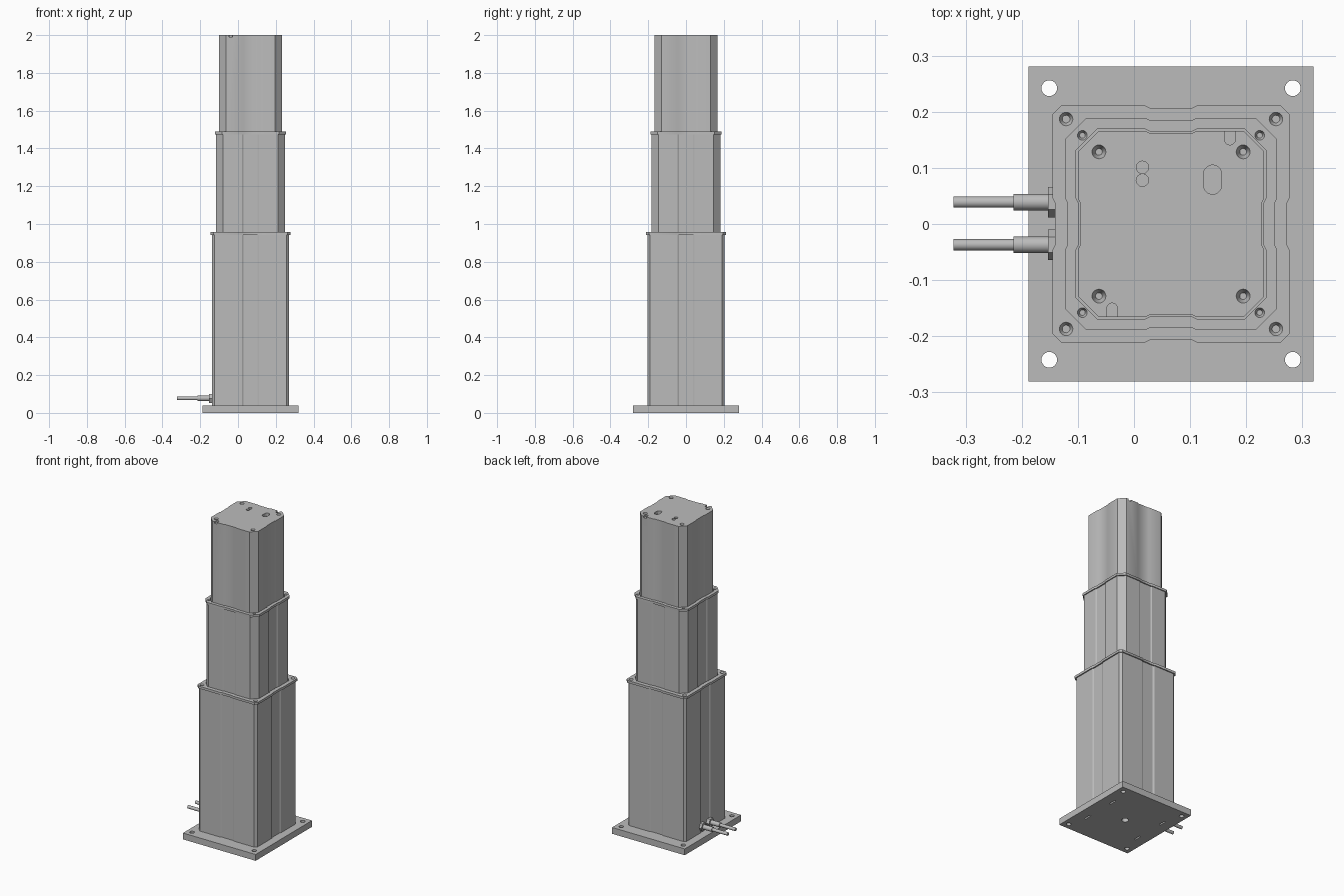
import bpy, bmesh, math
from mathutils import Matrix, Vector

old = bpy.data.objects.get("Cube")
if old:
    bpy.data.objects.remove(old, do_unlink=True)

CX = 0.066  # column axis in x

metal = bpy.data.materials.new("satin_grey_metal")
metal.use_nodes = True
GREY = (0.5, 0.5, 0.5, 1)
metal.diffuse_color = GREY
metal.node_tree.nodes["Principled BSDF"].inputs["Base Color"].default_value = GREY


def make(name, bm, x=CX):
    bmesh.ops.recalc_face_normals(bm, faces=bm.faces)
    mesh = bpy.data.meshes.new(name)
    bm.to_mesh(mesh)
    bm.free()
    mesh.materials.append(metal)
    obj = bpy.data.objects.new(name, mesh)
    obj.location.x = x
    bpy.context.collection.objects.link(obj)
    return obj


def prism(bm, points, z0, z1):
    """Extrude a flat outline between two heights."""
    face = bm.faces.new([bm.verts.new((x, y, z0)) for x, y in points])
    top = bmesh.ops.extrude_face_region(bm, geom=[face])["geom"]
    verts = [g for g in top if isinstance(g, bmesh.types.BMVert)]
    bmesh.ops.translate(bm, verts=verts, vec=(0, 0, z1 - z0))


def section(half, chamfer, depth):
    """Chamfered square with a shallow groove in the middle of each side."""
    side = [(half, -half + chamfer), (half, -0.046), (half - depth, -0.038),
            (half - depth, 0.038), (half, 0.046), (half, half - chamfer)]
    points = []
    for q in range(4):
        turn = Matrix.Rotation(q * math.pi / 2, 2)
        points += [tuple(turn @ Vector(p)) for p in side]
    return points


def stadium(x, y, radius, length):
    """Slot outline, long in y."""
    half = length / 2 - radius
    return [(x + radius * math.cos(a), y + radius * math.sin(a) + (half if a < math.pi else -half))
            for a in [(i + 0.5) * math.pi / 12 for i in range(24)]]


def cone(bm, x, y, z0, z1, r0, r1):
    bmesh.ops.create_cone(bm, cap_ends=True, segments=24, radius1=r0, radius2=r1, depth=z1 - z0,
                          matrix=Matrix.Translation((x, y, (z0 + z1) / 2)))


def corners(dx, dy):
    return [(sx * dx, sy * dy) for sx in (-1, 1) for sy in (-1, 1)]


def cut(obj, bm):
    """Subtract the cutter mesh and remove it."""
    cutter = make("cutter", bm)
    cutter.hide_render = True
    mod = obj.modifiers.new("cut", 'BOOLEAN')
    mod.operation = 'DIFFERENCE'
    mod.solver = 'EXACT'
    mod.object = cutter
    bpy.context.view_layer.objects.active = obj
    bpy.ops.object.modifier_apply(modifier=mod.name)
    bpy.data.objects.remove(cutter, do_unlink=True)


# Base plate with corner bolt holes, centre hole and underside slots
bm = bmesh.new()
prism(bm, [(-0.254, -0.281), (0.254, -0.281), (0.254, 0.281), (-0.254, 0.281)], 0, 0.04)
base = make("base_plate", bm)
bm = bmesh.new()
for x, y in corners(0.217, 0.242):
    cone(bm, x, y, -0.02, 0.06, 0.014, 0.014)
cone(bm, 0, 0, -0.02, 0.03, 0.02, 0.02)
for x, y in corners(0.185, 0.11):
    prism(bm, stadium(x, y, 0.005, 0.05), -0.02, 0.02)
cut(base, bm)

# Three telescoping tubes
for name, half, chamfer, depth, z0, z1 in (
        ("outer_tube", 0.204, 0.014, 0.005, 0.04, 0.945),
        ("middle_tube", 0.183, 0.038, 0.005, 0.945, 1.475),
        ("inner_tube", 0.166, 0.037, 0.004, 1.475, 2.0)):
    bm = bmesh.new()
    prism(bm, section(half, chamfer, depth), z0, z1)
    tube = make(name, bm)

# Recesses in the top cap: screws, wire holes, slot and edge notches
bm = bmesh.new()
for x, y in corners(0.1285, 0.1285):
    cone(bm, x, y, 1.98, 2.002, 0.006, 0.013)
for y in (0.078, 0.101):
    cone(bm, -0.051, y, 1.98, 2.02, 0.011, 0.011)
prism(bm, stadium(0.074, 0.079, 0.016, 0.052), 1.98, 2.02)
for s in (-1, 1):
    prism(bm, stadium(s * 0.105, s * 0.17, 0.0095, 0.058), 1.99, 2.02)
cut(tube, bm)

# Collars around the mouths of the two lower tubes
for name, half, chamfer, z1, inner, inner_chamfer, screw, radius in (
        ("outer_collar", 0.211, 0.015, 0.958, 0.187, 0.039, 0.187, 0.0125),
        ("middle_collar", 0.189, 0.038, 1.49, 0.169, 0.037, 0.158, 0.009)):
    bm = bmesh.new()
    prism(bm, section(half, chamfer, 0.004), z1 - 0.015, z1)
    collar = make(name, bm)
    bm = bmesh.new()
    prism(bm, section(inner, inner_chamfer, 0.004), z1 - 0.05, z1 + 0.05)
    for x, y in corners(screw, screw):
        cone(bm, x, y, z1 - 0.011, z1 + 0.001, radius * 0.55, radius)
    cut(collar, bm)

# Two cables with strain reliefs and hexagonal nuts
for label, y in (("front", -0.037), ("back", 0.039)):
    for part, x0, x1, radius, sides in (
            ("cable", -0.322, -0.21, 0.010, 24),
            ("strain_relief", -0.215, -0.15, 0.0145, 24),
            ("gland_nut", -0.153, -0.128, 0.027, 6)):
        bm = bmesh.new()
        place = Matrix.Translation(((x0 + x1) / 2, y, 0.077)) @ Matrix.Rotation(math.pi / 2, 4, 'Y')
        bmesh.ops.create_cone(bm, cap_ends=True, segments=sides, radius1=radius, radius2=radius,
                              depth=x1 - x0, matrix=place)
        make(f"{label}_{part}", bm, 0)

# Smooth the round surfaces while keeping hard edges
bpy.ops.object.select_all(action='DESELECT')
for obj in bpy.context.scene.objects:
    if obj.type == 'MESH':
        obj.select_set(True)
        bpy.context.view_layer.objects.active = obj
bpy.ops.object.shade_smooth_by_angle(angle=math.radians(30))
